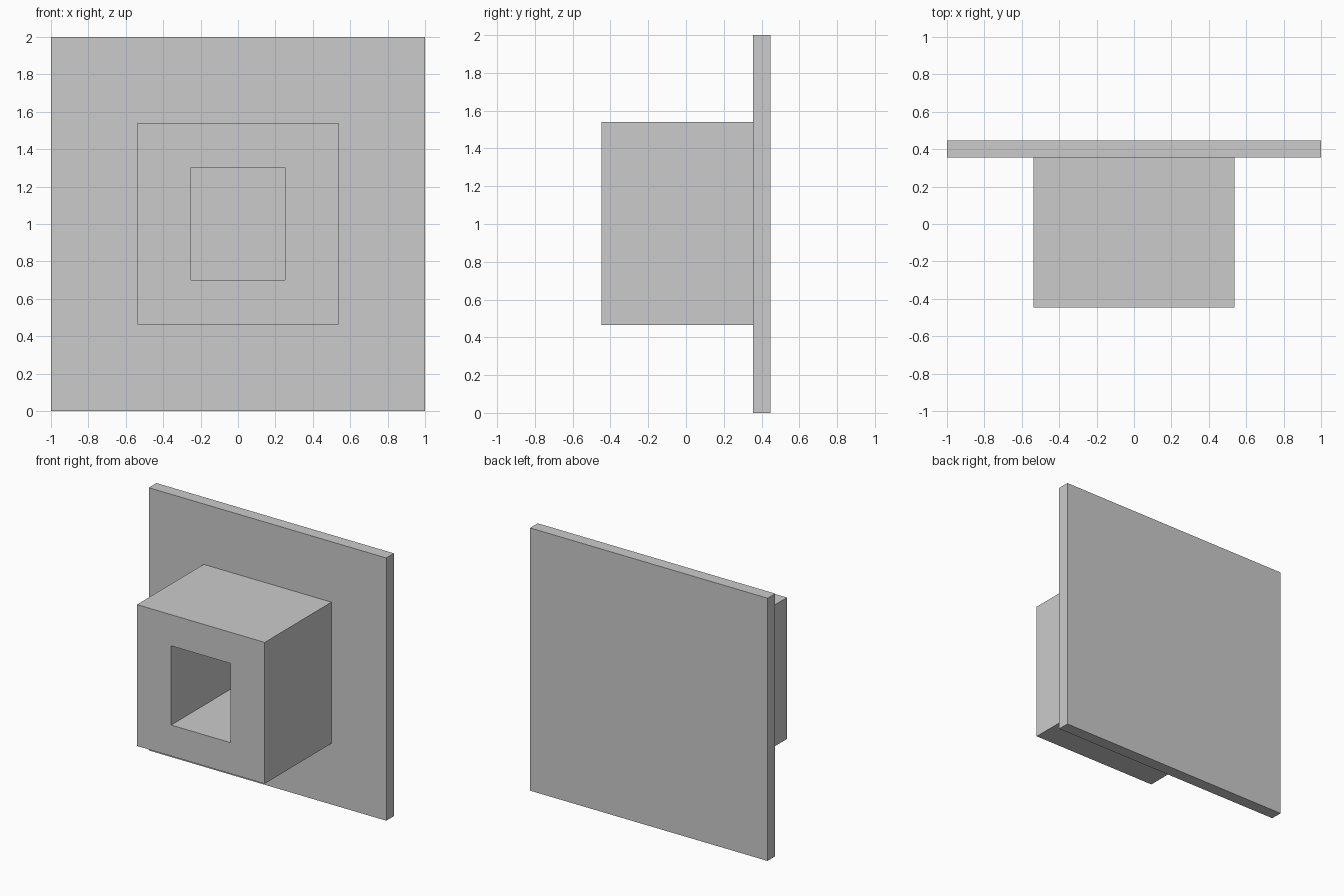
import bpy, bmesh

if "Cube" in bpy.data.objects:
    bpy.data.objects.remove(bpy.data.objects["Cube"])

BACK, FACE, FRONT = 0.447, 0.355, -0.447   # y of plate back, plate face, housing front


def make_object(name, bm):
    bmesh.ops.recalc_face_normals(bm, faces=bm.faces)
    mesh = bpy.data.meshes.new(name)
    bm.to_mesh(mesh)
    bm.free()
    obj = bpy.data.objects.new(name, mesh)
    bpy.context.collection.objects.link(obj)
    return obj


def rectangle(bm, half_x, z0, z1, y):
    corners = ((-half_x, z0), (half_x, z0), (half_x, z1), (-half_x, z1))
    return [bm.verts.new((x, y, z)) for x, z in corners]


def bridge(bm, a, b):
    for i in range(4):
        j = (i + 1) % 4
        bm.faces.new((a[i], a[j], b[j], b[i]))


# Back plate
bm = bmesh.new()
front = rectangle(bm, 1.0, 0.0, 2.0, FACE)
back = rectangle(bm, 1.0, 0.0, 2.0, BACK)
bm.faces.new(front)
bm.faces.new(back)
bridge(bm, front, back)
make_object("back_plate", bm)

# Square housing with a rectangular opening running back to the plate
bm = bmesh.new()
loops = [rectangle(bm, 0.538, 0.464, 1.54, FACE),
         rectangle(bm, 0.538, 0.464, 1.54, FRONT),
         rectangle(bm, 0.25, 0.70, 1.303, FRONT),
         rectangle(bm, 0.25, 0.70, 1.303, FACE)]
for i in range(4):
    bridge(bm, loops[i], loops[(i + 1) % 4])
make_object("hollow_housing", bm)
